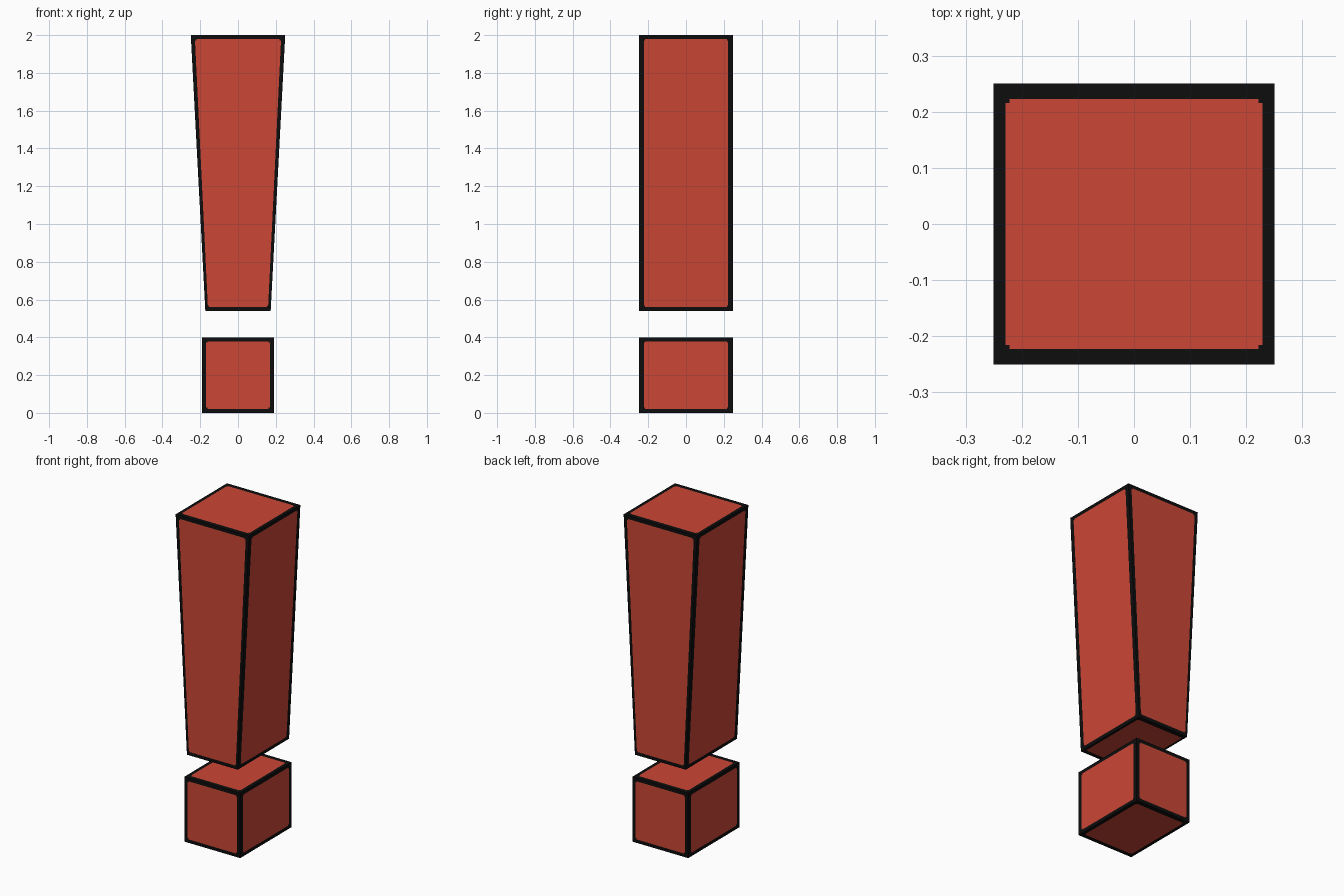
import bpy, bmesh
from mathutils import Vector

if "Cube" in bpy.data.objects:
    bpy.data.objects.remove(bpy.data.objects["Cube"])


def material(name, rgb):
    m = bpy.data.materials.new(name)
    m.diffuse_color = (*rgb, 1)
    m.use_nodes = True
    m.node_tree.nodes["Principled BSDF"].inputs["Base Color"].default_value = m.diffuse_color
    return m


RED = material("red", (0.6, 0.062, 0.036))
BLACK = material("black", (0.004, 0.004, 0.004))
BORDER = (0.021, 0.027, 0.021)   # outline width along x, y, z
NOTCH = 0.007                    # small black corner inside the outline


def outlined_block(name, top_half, bottom_half, half_y, z0, z1):
    """Block tapering in x, red faces with a black outline cut into every face."""
    half = Vector((top_half, half_y, (z1 - z0) / 2))
    mid = (z0 + z1) / 2
    bm = bmesh.new()
    bmesh.ops.create_cube(bm, size=2)
    bmesh.ops.scale(bm, vec=half, verts=bm.verts)

    # cut outline and notch lines along each axis
    for a in range(3):
        for inset in (BORDER[a], BORDER[a] + NOTCH):
            for side in (-1, 1):
                co, no = Vector(), Vector()
                co[a], no[a] = side * (half[a] - inset), 1
                bmesh.ops.bisect_plane(bm, geom=bm.verts[:] + bm.edges[:] + bm.faces[:],
                                       plane_co=co, plane_no=no)

    # black where a face lies in the outline or in a corner notch
    bm.normal_update()
    for f in bm.faces:
        c = f.calc_center_median()
        n = max(range(3), key=lambda i: abs(f.normal[i]))
        gaps = [half[i] - abs(c[i]) - BORDER[i] for i in range(3) if i != n]
        f.material_index = int(min(gaps) < 0 or max(gaps) < NOTCH)

    # taper and lift into place
    for v in bm.verts:
        t = (v.co.z + half.z) / (2 * half.z)
        v.co.x *= (bottom_half + (top_half - bottom_half) * t) / top_half
        v.co.z += mid
    me = bpy.data.meshes.new(name)
    bm.to_mesh(me)
    bm.free()
    me.materials.append(RED)
    me.materials.append(BLACK)
    bpy.context.collection.objects.link(bpy.data.objects.new(name, me))


outlined_block("upper_bar", 0.25, 0.173, 0.25, 0.54, 2.0)
outlined_block("lower_dot", 0.19, 0.19, 0.25, 0.0, 0.4)
